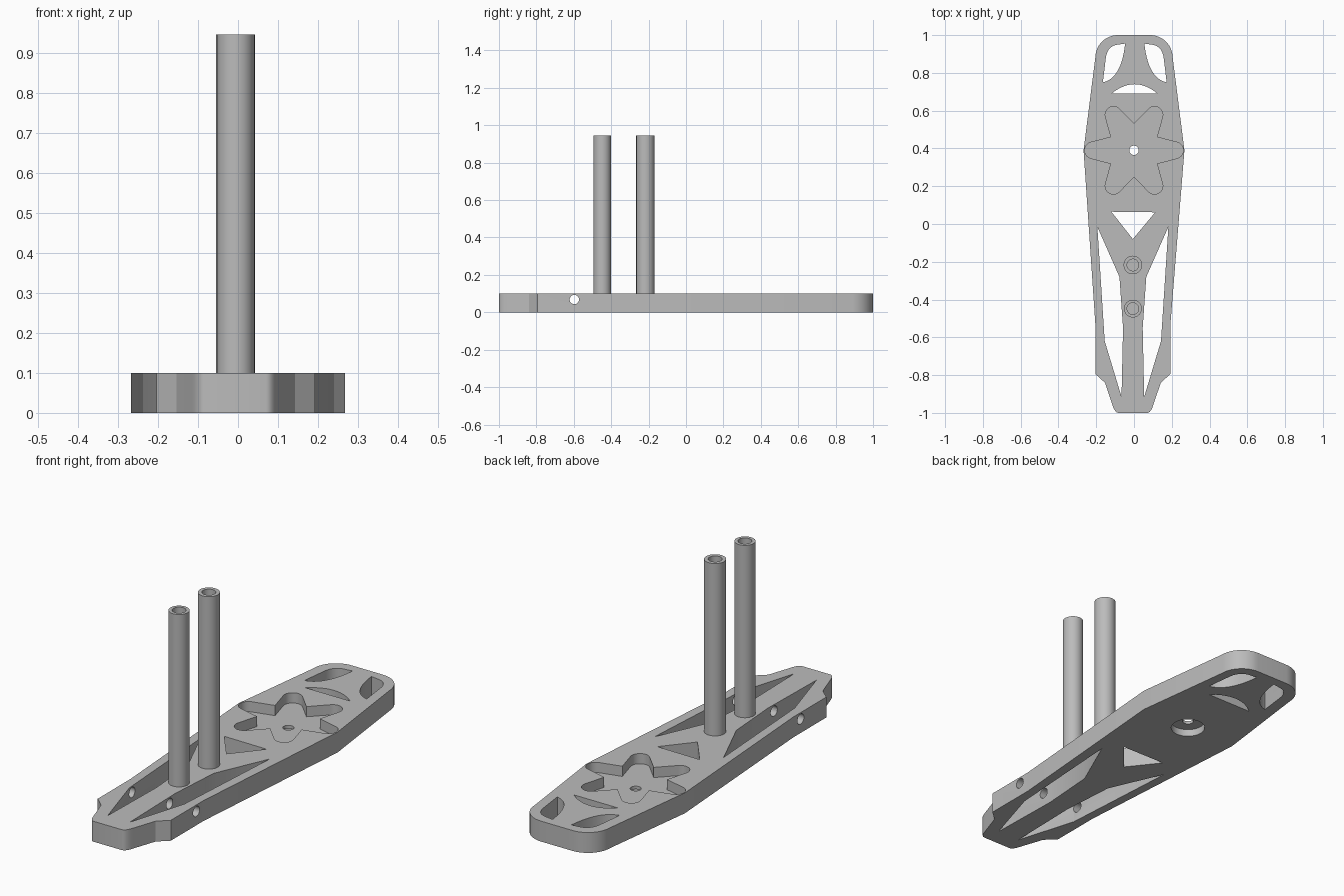
import bpy
import bmesh
from math import sin, cos, pi, radians
from mathutils import Matrix, Vector

old = bpy.data.objects.get("Cube")
if old:
    bpy.data.objects.remove(old, do_unlink=True)

grey = bpy.data.materials.new("plain grey")
grey.use_nodes = True
colour = (0.5, 0.5, 0.5, 1)
grey.diffuse_color = colour
grey.node_tree.nodes["Principled BSDF"].inputs["Base Color"].default_value = colour

THICK = 0.10
AXIS = -0.006      # centre line of the narrow half
HUB = Vector((0.0, 0.39))


def finish(name, bm):
    bmesh.ops.recalc_face_normals(bm, faces=bm.faces)
    mesh = bpy.data.meshes.new(name)
    bm.to_mesh(mesh)
    bm.free()
    mesh.materials.append(grey)
    obj = bpy.data.objects.new(name, mesh)
    bpy.context.collection.objects.link(obj)
    return obj


def prism(name, points, z0, z1):
    bm = bmesh.new()
    face = bm.faces.new([bm.verts.new((p[0], p[1], z0)) for p in points])
    top = bmesh.ops.extrude_face_region(bm, geom=[face])["geom"]
    verts = [v for v in top if isinstance(v, bmesh.types.BMVert)]
    bmesh.ops.translate(bm, verts=verts, vec=(0, 0, z1 - z0))
    return finish(name, bm)


def bend(a, b, c, n=14):
    """Quadratic curve from a to c, pulled towards b."""
    a, b, c = Vector(a), Vector(b), Vector(c)
    return [a * (1 - t) ** 2 + b * 2 * t * (1 - t) + c * t * t
            for t in (i / n for i in range(n + 1))]


def arc(centre, r, a0, a1, n=14):
    return [(centre[0] + r * cos(radians(a0 + (a1 - a0) * i / n)),
             centre[1] + r * sin(radians(a0 + (a1 - a0) * i / n))) for i in range(n + 1)]


def circle(centre, r, n=40):
    return arc(centre, r, 0, 360 * (n - 1) / n, n - 1)


def flip(points, axis):
    return [(2 * axis - p[0], p[1]) for p in points]


def smooth(obj):
    bpy.ops.object.select_all(action='DESELECT')
    obj.select_set(True)
    bpy.context.view_layer.objects.active = obj
    bpy.ops.object.shade_smooth_by_angle(angle=radians(25))


# Plate outline: rounded wide end, tapering to a stepped narrow nose
wide = arc((0.085, 0.88), 0.12, 90, 0) + [(0.267, 0.39)]
nose = [(0.192, -0.54), (0.192, -0.795), (0.142, -0.84)]
nose += bend((0.103, -0.955), (0.09, -1), (0.07, -1), 6)
right = wide + nose
left = flip(wide, 0) + flip(nose, AXIS)
plate = prism("base_plate", right + left[::-1], 0, THICK)

cutters = []


def cut(name, points, z0=-0.05, z1=THICK + 0.05):
    cutters.append(prism(name, points, z0, z1))


# Curved windows in the wide end
window = bend((0.09, 0.95), (0.148, 0.945), (0.157, 0.88))
window += bend((0.173, 0.75), (0.075, 0.77), (0.055, 0.955))
for side, pts in (("left", window), ("right", flip(window, 0.004))):
    cut(side + "_window_cutter", pts)

# Crescent window
cut("crescent_cutter", bend((0.125, 0.69), (0.003, 0.79), (-0.119, 0.69)))

# Six lobed pocket, centre hole and recess underneath
star = []
for k in range(6):
    a = 60 * k
    tip = HUB + Vector((cos(radians(a)), sin(radians(a)))) * 0.217
    star += arc(tip, 0.044, a - 78, a + 78)
    b = radians(a + 30)
    star.append(HUB + Vector((cos(b), sin(b))) * 0.14)
cut("star_pocket_cutter", star, THICK - 0.05)
cut("hub_hole_cutter", circle(HUB, 0.025))
cut("hub_recess_cutter", circle(HUB, 0.078), -0.05, 0.035)

# Triangular window
cut("triangle_cutter", [(-0.12, 0.065), (AXIS, -0.08), (0.112, 0.062)])

# Long slots either side of the spine
slot = [(0.182, -0.015), (0.143, -0.62), (0.054, -0.915),
        (0.046, -0.55), (0.065, -0.28)]
cut("left_slot_cutter", slot)
cut("right_slot_cutter", flip(slot, AXIS))

# Cross hole through both rails and the spine
cross = prism("cross_hole_cutter", circle((0, 0), 0.025), -0.5, 0.5)
cross.data.transform(Matrix.Translation((0, -0.597, 0.068)) @ Matrix.Rotation(pi / 2, 4, 'Y'))
cutters.append(cross)

bpy.context.view_layer.objects.active = plate
for c in cutters:
    mod = plate.modifiers.new(c.name, 'BOOLEAN')
    mod.operation = 'DIFFERENCE'
    mod.solver = 'EXACT'
    mod.object = c
    bpy.ops.object.modifier_apply(modifier=mod.name)
    bpy.data.objects.remove(c, do_unlink=True)
smooth(plate)


# Hollow posts on the spine
def post(name, y, r):
    bm = bmesh.new()
    profile = [(0, 0.09), (r, 0.09), (r, 0.945), (0.031, 0.945), (0.031, 0.11), (0, 0.11)]
    verts = [bm.verts.new((p[0], 0, p[1])) for p in profile]
    edges = [bm.edges.new(pair) for pair in zip(verts, verts[1:])]
    bmesh.ops.spin(bm, geom=verts + edges, cent=(0, 0, 0), axis=(0, 0, 1),
                   angle=2 * pi, steps=40)
    bmesh.ops.remove_doubles(bm, verts=bm.verts, dist=0.0001)
    bmesh.ops.translate(bm, verts=bm.verts, vec=(AXIS, y, 0))
    smooth(finish(name, bm))


post("rear_post", -0.217, 0.049)
post("front_post", -0.448, 0.047)
